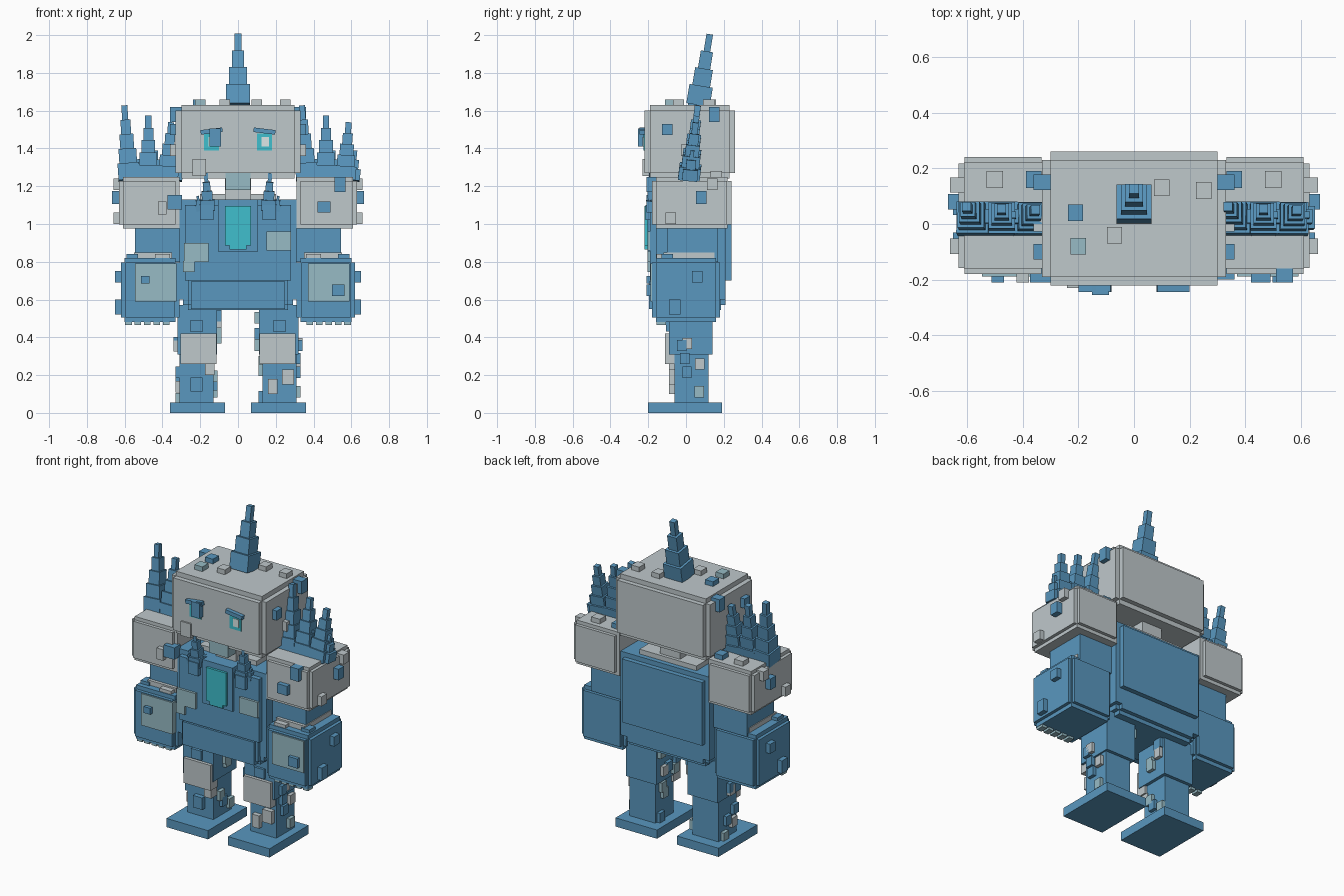
import bpy
import bmesh
import random
from math import radians
from mathutils import Matrix, Vector

random.seed(4)
cube = bpy.data.objects.get("Cube")
if cube:
    bpy.data.objects.remove(cube, do_unlink=True)


def material(name, *colour):
    mat = bpy.data.materials.new(name)
    mat.use_nodes = True
    mat.diffuse_color = (*colour, 1)
    shader = mat.node_tree.nodes["Principled BSDF"]
    shader.inputs["Base Color"].default_value = (*colour, 1)
    shader.inputs["Roughness"].default_value = 0.8
    return mat


BLUE = material("ice blue", .1, .31, .52)
GREY = material("frost grey", .52, .58, .6)
PALE = material("pale teal", .31, .5, .56)
CYAN = material("glowing cyan", .05, .52, .61)
WHITE = material("snow white", .75, .85, .85)


def add_box(bm, low, high, matrix=None):
    low, high = Vector(low), Vector(high)
    size = high - low
    place = Matrix.Translation((low + high) / 2) @ Matrix.Diagonal((*size, 1))
    if matrix:
        place = matrix @ place
    bmesh.ops.create_cube(bm, size=1, matrix=place)


def finish(bm, name, colour):
    mesh = bpy.data.meshes.new(name)
    bm.to_mesh(mesh)
    bm.free()
    mesh.materials.append(colour)
    obj = bpy.data.objects.new(name, mesh)
    bpy.context.collection.objects.link(obj)
    return obj


def block(name, colour, x, y, z, step=0.0):
    """Box from ranges; a step notches every edge by overlapping three boxes."""
    bm = bmesh.new()
    low, high = Vector((x[0], y[0], z[0])), Vector((x[1], y[1], z[1]))
    if step:
        for axis in range(3):
            inset = Vector((step, step, step))
            inset[axis] = 0
            add_box(bm, low + inset, high - inset)
    else:
        add_box(bm, low, high)
    finish(bm, name, colour)
    return name, low, high


def bump(part, side, colour, u, v, w=.055, h=.06, out=.03):
    """Small slab growing from one side of a part, centred on (u, v)."""
    name, low, high = part
    axis, top = {"left": (0, 1), "right": (0, 0), "front": (1, 0),
                 "top": (2, 1), "bottom": (2, 0)}[side]
    level = high[axis] if top else low[axis]
    a, b = [i for i in range(3) if i != axis]
    lo, hi = Vector(), Vector()
    lo[a], hi[a] = u - w / 2, u + w / 2
    lo[b], hi[b] = v - h / 2, v + h / 2
    sink = .03
    lo[axis] = level - (sink if top else out)
    hi[axis] = level + (out if top else sink)
    bm = bmesh.new()
    add_box(bm, lo, hi)
    finish(bm, name + "_" + side + "_chunk", colour)


def scatter(part, side, colours, count, size=.05):
    """Random chunks inside one side of a part."""
    name, low, high = part
    axis = {"left": 0, "right": 0, "front": 1}[side]
    a, b = [i for i in range(3) if i != axis]
    for i in range(count):
        u = random.uniform(low[a] + size / 2, high[a] - size / 2)
        v = random.uniform(low[b] + size / 2, high[b] - size / 2)
        bump(part, side, colours[i % len(colours)], u, v, size, size * 1.2, .022)


def crystal(name, base, height, width, lean_back, lean_side=0, tiers=4):
    """Stack of shrinking boxes with a leaning axis."""
    bm = bmesh.new()
    matrix = (Matrix.Translation(base) @ Matrix.Rotation(radians(lean_side), 4, "Y")
              @ Matrix.Rotation(radians(-lean_back), 4, "X"))
    for i in range(tiers):
        r = width / 2 * (1 - .72 * i / (tiers - 1))
        add_box(bm, (-r, -r, height * i / tiers - .01),
                (r, r, height * (i + 1) / tiers), matrix)
    return finish(bm, name, BLUE)


# Head and horn
head = block("head", GREY, (-.33, .33), (-.22, .26), (1.24, 1.63), .03)
block("head_core", GREY, (-.285, .285), (-.19, .23), (1.24, 1.63))
crystal("head_horn", (0, .065, 1.64), .37, .125, 9.5)
for colour, u, v in ((BLUE, -.21, .04), (PALE, -.2, -.08), (GREY, -.07, -.04),
                     (GREY, .1, .13), (GREY, .25, .12)):
    bump(head, "top", colour, u, v)
for side in ("left", "right"):
    bump(head, side, BLUE, -.1, 1.5)
    bump(head, side, BLUE, .15, 1.58, .055, .08)
    bump(head, side, GREY, 0, 1.39)
bump(head, "front", GREY, -.205, 1.3, .07, .09, .01)

# Face
for s, label in ((1, "left"), (-1, "right")):
    x = s * .14
    face_y = -.22
    block(label + "_eye", CYAN, (x - .04, x + .04), (face_y - .006, -.2), (1.39, 1.48))
    block(label + "_pupil", WHITE, (x - .015, x + .025), (face_y - .009, -.2), (1.41, 1.46))
    bm = bmesh.new()
    add_box(bm, (-.058, -.02, -.012), (.058, .02, .012),
            Matrix.Translation((x, -.225, 1.492)) @ Matrix.Rotation(radians(s * 7), 4, "Y"))
    finish(bm, label + "_brow", BLUE)
bump(head, "front", BLUE, -.12, 1.457, .06, .095, .035)

# Neck
block("neck", GREY, (-.07, .07), (-.12, .16), (1.1, 1.26))
block("collar", GREY, (-.2, .2), (-.1, .18), (1.1, 1.16))
block("chin_plate", PALE, (-.065, .065), (-.195, -.1), (1.18, 1.27))

# Torso and hips
torso = block("torso", BLUE, (-.31, .31), (-.19, .24), (.67, 1.13), .03)
block("torso_core", BLUE, (-.31, .31), (-.16, .21), (.6, 1.13))
hips = block("hips", BLUE, (-.29, .29), (-.18, .21), (.545, .74), .025)
block("belt_plate", BLUE, (-.25, .25), (-.195, -.1), (.55, .695))
block("gem_frame", BLUE, (-.105, .105), (-.205, -.15), (.855, 1.13))
block("chest_gem", CYAN, (-.07, .07), (-.22, -.15), (.885, 1.095))
block("chest_gem_tip", CYAN, (-.045, .045), (-.22, -.15), (.865, .9))
bump(torso, "front", PALE, .215, .91, .13, .1, .015)
bump(torso, "front", PALE, -.22, .85, .13, .1, .015)
bump(torso, "front", PALE, -.26, .775, .06, .06, .015)
for s, label in ((1, "left"), (-1, "right")):
    block(label + "_spike_base", BLUE, (s * .165 - .035, s * .165 + .035),
          (-.215, -.1), (1.02, 1.1))
    crystal(label + "_chest_spike", (s * .16, -.17, 1.08), .19, .075, -4, s * 3)
    crystal(label + "_chest_spikelet", (s * .2, -.17, 1.08), .07, .045, -4, s * 12, 3)

# Arms
for s, label in ((1, "left"), (-1, "right")):
    def span(a, b):
        return sorted((s * a, s * b))

    shoulder = block(label + "_shoulder", GREY, span(.31, .63), (-.18, .24), (.975, 1.25), .022)
    block(label + "_shoulder_core", GREY, span(.31, .61), (-.16, .22), (.975, 1.25))
    block(label + "_upper_arm", BLUE, span(.3, .545), (-.1, .17), (.8, .99))
    block(label + "_elbow_plate", GREY, span(.35, .55), (-.12, .15), (.8, .85))
    fist = block(label + "_forearm", BLUE, span(.31, .62), (-.18, .18), (.48, .82), .025)
    block(label + "_forearm_core", BLUE, span(.33, .6), (-.16, .16), (.48, .82))
    bump(fist, "front", PALE, s * (.48 if s > 0 else .435), .69, .22, .2, .008)

    # Frost chunks on the arms
    bump(shoulder, label, BLUE, .08, 1.14, .055, .07, .037)
    bump(shoulder, label, GREY, -.08, 1.03)
    bump(shoulder, label, GREY, .14, 1.21)
    bump(shoulder, "top", GREY, s * .5, .16, .06, .06)
    bump(shoulder, "top", BLUE, s * .36, .16)
    bump(fist, label, BLUE, -.06, .56, .06, .08)
    bump(fist, label, BLUE, .06, .72)
    bump(fist, "top", BLUE, s * .56, -.1, .06, .06, .02)
    bump(fist, "top", GREY, s * .4, -.13, .08, .05, .02)
    for i in range(5):
        bump(fist, "bottom", PALE, s * (.38 + .05 * i), -.13, .035, .05, .015)
    if s > 0:
        bump(shoulder, "front", BLUE, .455, 1.09, .07)
        bump(shoulder, "front", BLUE, .54, 1.21, .06, .08)
        bump(fist, "front", BLUE, .53, .65, .065)
    else:
        bump(shoulder, "front", GREY, -.4, 1.085, .045, .07)
        bump(shoulder, "front", BLUE, -.335, 1.115, .075, .075)
        bump(fist, "front", BLUE, -.49, .705, .045, .04)

    # Shoulder crystals, leaning away from their middle one
    for i, top in enumerate((1.63, 1.575, 1.54)):
        x = s * .47 + (i - 1) * .1 - .005
        crystal(label + "_shoulder_crystal", (x, .015, 1.24), top - 1.24, .115,
                7, (i - 1) * 4, 5)
        crystal(label + "_crystal_cluster", (x + .04, .02, 1.24), .15, .08, 5, (i - 1) * 6, 3)

# Legs
for s, label in ((1, "left"), (-1, "right")):
    def span(a, b):
        return sorted((s * a, s * b))

    thigh = block(label + "_thigh", BLUE, span(.11, .32), (-.09, .14), (.31, .57))
    shin = block(label + "_shin", BLUE, span(.13, .31), (-.06, .12), (.04, .33))
    block(label + "_knee_plate", GREY, span(.115, .305), (-.11, -.04), (.26, .42))
    block(label + "_foot", BLUE, span(.07, .36), (-.2, .19), (0, .055))
    other = "right" if s > 0 else "left"
    scatter(thigh, label, (BLUE, GREY), 2)
    scatter(thigh, other, (BLUE, PALE, GREY), 5)
    scatter(shin, label, (BLUE, GREY, PALE), 4)
    scatter(shin, other, (PALE, BLUE), 3)
    bump(thigh, "front", BLUE, s * .22, .46, .07, .06, .015)
    if s > 0:
        bump(shin, "front", GREY, .265, .19, .065, .08)
        bump(shin, "front", GREY, .185, .14, .05, .08)
    else:
        bump(shin, "front", BLUE, -.22, .15, .065, .075)
        bump(shin, "front", GREY, -.15, .23, .05)
